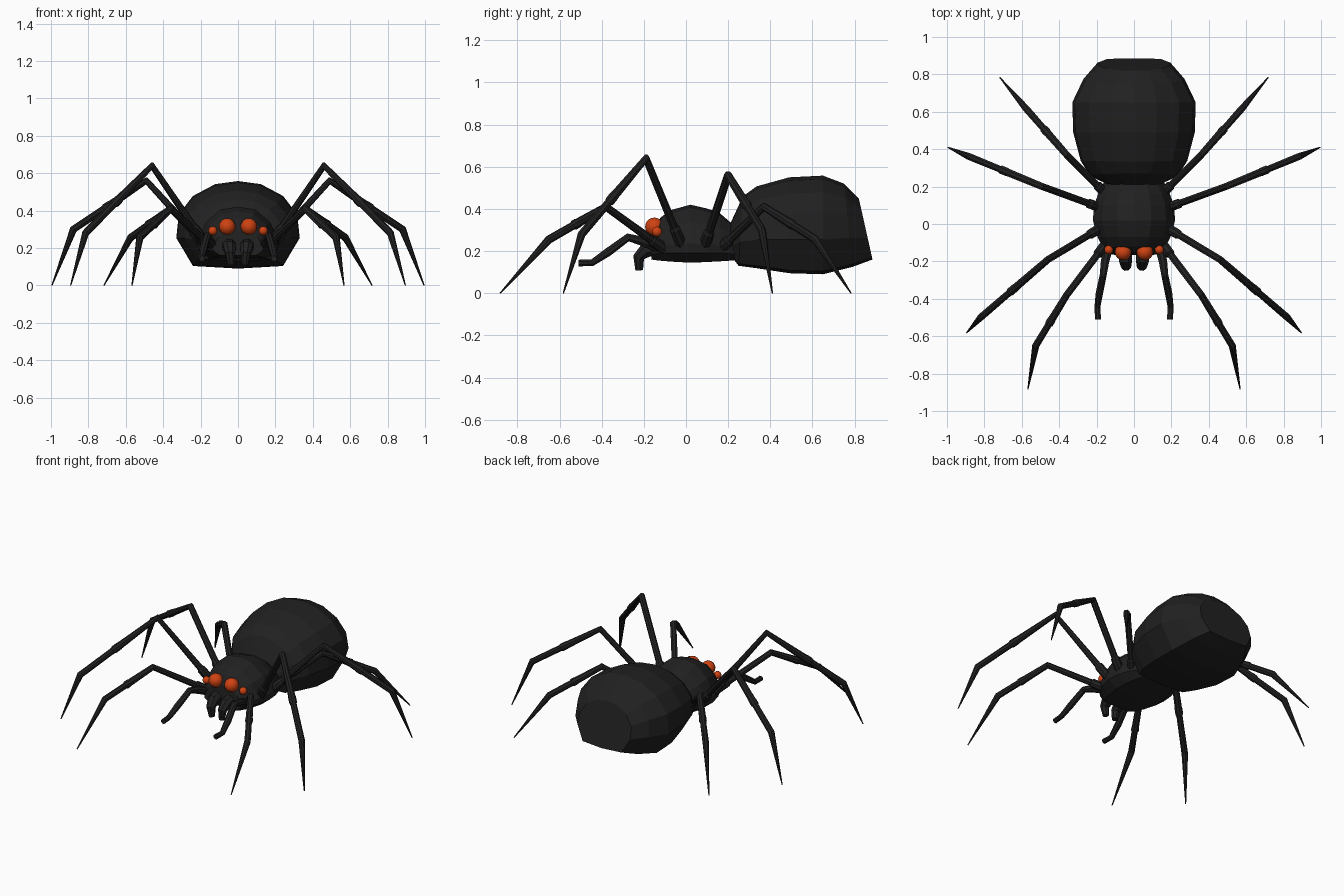
import bpy, bmesh, math
from mathutils import Vector

if "Cube" in bpy.data.objects:
    bpy.data.objects.remove(bpy.data.objects["Cube"])


def material(name, rgb):
    m = bpy.data.materials.new(name)
    m.diffuse_color = (*rgb, 1)
    m.use_nodes = True
    m.node_tree.nodes["Principled BSDF"].inputs["Base Color"].default_value = m.diffuse_color
    return m


BLACK = material("shell black", (0.015, 0.015, 0.015))
ORANGE = material("eye orange", (0.62, 0.055, 0.006))


def add_object(name, bm, mat, mirror=False):
    bmesh.ops.recalc_face_normals(bm, faces=bm.faces[:])
    me = bpy.data.meshes.new(name)
    bm.to_mesh(me)
    bm.free()
    me.materials.append(mat)
    ob = bpy.data.objects.new(name, me)
    bpy.context.collection.objects.link(ob)
    if mirror:
        mod = ob.modifiers.new("mirror", 'MIRROR')
        mod.use_mirror_merge = False
    return ob


def skin(rings):
    """Join closed rings of points into a capped skin."""
    bm = bmesh.new()
    loops = [[bm.verts.new(p) for p in r] for r in rings]
    n = len(loops[0])
    for a, b in zip(loops, loops[1:]):
        for i in range(n):
            j = (i + 1) % n
            bm.faces.new((a[i], a[j], b[j], b[i]))
    bm.faces.new(loops[0])
    bm.faces.new(loops[-1])
    return bm


def body(name, half, stations):
    """Loft a symmetric cross-section; station = y top, y bottom, z top, z bottom, half width."""
    section = half + [(-x, t) for x, t in reversed(half) if x > 0]
    rings = [[(x * w, yb + (yt - yb) * t, zb + (zt - zb) * t) for x, t in section]
             for yt, yb, zt, zb, w in stations]
    add_object(name, skin(rings), BLACK)


def tube(name, path, sides=8):
    """Mirrored tube through (point, radius) pairs."""
    pts = [Vector(p) for p, r in path]
    rings = []
    for i, (p, r) in enumerate(path):
        a, b = pts[max(i - 1, 0)], pts[min(i + 1, len(pts) - 1)]
        d1 = (pts[i] - a).normalized() if i else Vector()
        d2 = (b - pts[i]).normalized() if i < len(pts) - 1 else Vector()
        t = (d1 + d2).normalized()
        flat = (pts[-1] - pts[0])
        side = Vector((-flat.y, flat.x, 0)).normalized()
        side = (side - t * side.dot(t)).normalized()
        up = t.cross(side)
        rings.append([pts[i] + r * (math.cos(k) * side + math.sin(k) * up)
                      for k in (2 * math.pi * (s + 0.5) / sides for s in range(sides))])
    add_object(name, skin(rings), BLACK, True)


# abdomen
body("abdomen",
     [(0, 1), (0.37, 0.965), (0.73, 0.83), (0.96, 0.62), (1, 0.35), (0.73, 0.03), (0, 0)],
     [(0.21, 0.22, 0.33, 0.17, 0.15),
      (0.27, 0.25, 0.46, 0.13, 0.235),
      (0.335, 0.34, 0.507, 0.118, 0.285),
      (0.49, 0.49, 0.55, 0.095, 0.325),
      (0.65, 0.65, 0.558, 0.09, 0.33),
      (0.75, 0.79, 0.52, 0.125, 0.27),
      (0.82, 0.885, 0.45, 0.16, 0.195)])

# head and chest shell
body("head_and_chest",
     [(0, 1), (0.42, 0.95), (0.78, 0.7), (1, 0.33), (0.97, 0.17), (0.7, 0), (0, 0)],
     [(-0.155, -0.165, 0.30, 0.16, 0.135),
      (-0.12, -0.13, 0.36, 0.155, 0.165),
      (-0.07, -0.07, 0.395, 0.15, 0.195),
      (0.02, 0.02, 0.42, 0.145, 0.22),
      (0.10, 0.10, 0.402, 0.148, 0.213),
      (0.16, 0.17, 0.38, 0.152, 0.19),
      (0.23, 0.25, 0.32, 0.157, 0.15)])

# eyes: two large in the middle, two small outside
for name, c, r in [("large_eyes", (0.058, -0.15, 0.315), 0.044),
                   ("small_eyes", (0.135, -0.138, 0.292), 0.024)]:
    bm = bmesh.new()
    bmesh.ops.create_uvsphere(bm, u_segments=16, v_segments=10, radius=r)
    for f in bm.faces:
        f.smooth = True
    bmesh.ops.translate(bm, verts=bm.verts[:], vec=c)
    add_object(name, bm, ORANGE, True)

# fangs and feelers
tube("fangs", [((0.048, -0.12, 0.22), 0.038), ((0.046, -0.19, 0.205), 0.038),
               ((0.042, -0.225, 0.17), 0.028), ((0.036, -0.222, 0.11), 0.019)])
tube("feelers", [((0.13, -0.10, 0.20), 0.026), ((0.155, -0.20, 0.245), 0.024),
                 ((0.165, -0.275, 0.265), 0.02), ((0.185, -0.37, 0.195), 0.021),
                 ((0.196, -0.445, 0.145), 0.017), ((0.192, -0.51, 0.143), 0.017)])

# legs: base, knee, ankle, foot
LEGS = {
    "front_legs": ((0.14, -0.09, 0.20), (0.36, -0.38, 0.41), (0.525, -0.65, 0.255), (0.567, -0.882, 0)),
    "second_legs": ((0.16, -0.01, 0.20), (0.46, -0.19, 0.64), (0.815, -0.495, 0.28), (0.895, -0.582, 0)),
    "third_legs": ((0.16, 0.08, 0.20), (0.49, 0.20, 0.56), (0.88, 0.36, 0.30), (0.995, 0.41, 0)),
    "rear_legs": ((0.14, 0.15, 0.20), (0.36, 0.37, 0.41), (0.575, 0.615, 0.255), (0.717, 0.783, 0)),
}
for name, joints in LEGS.items():
    base, knee, ankle, foot = map(Vector, joints)
    tube(name, [(base, 0.028), (base.lerp(knee, 0.24), 0.027), (base.lerp(knee, 0.26), 0.02),
                (knee, 0.02), (knee.lerp(ankle, 0.48), 0.022), (knee.lerp(ankle, 0.5), 0.024),
                (knee.lerp(ankle, 0.56), 0.024), (knee.lerp(ankle, 0.58), 0.019),
                (ankle, 0.02), (foot, 0.003)])
